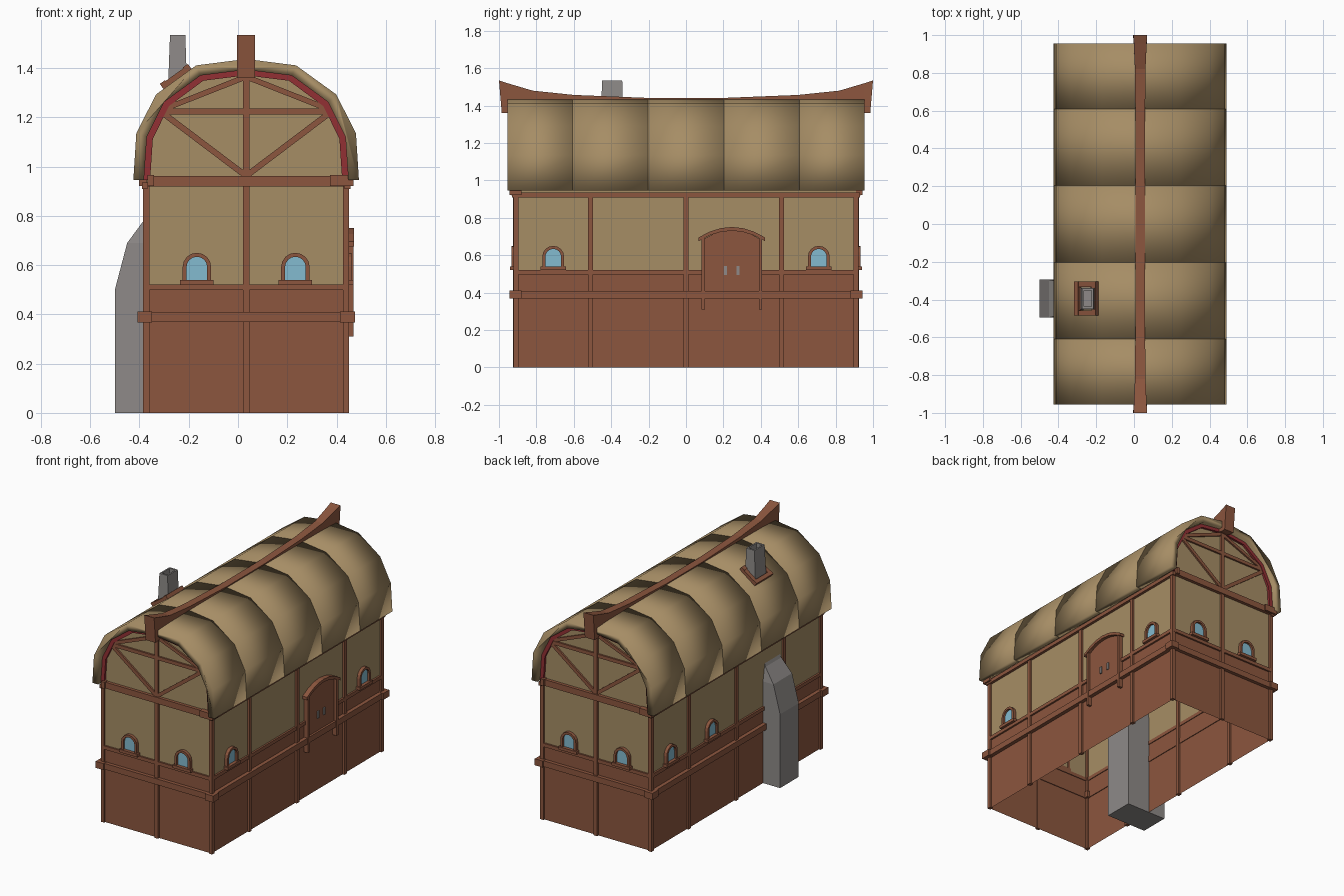
import bpy, bmesh, math
from mathutils import Matrix, Vector

if "Cube" in bpy.data.objects:
    bpy.data.objects.remove(bpy.data.objects["Cube"])


def material(name, r, g, b):
    lin = lambda c: (c / 255 / 12.92) if c < 11 else ((c / 255 + 0.055) / 1.055) ** 2.4
    m = bpy.data.materials.new(name)
    m.diffuse_color = (lin(r), lin(g), lin(b), 1)
    m.use_nodes = True
    m.node_tree.nodes["Principled BSDF"].inputs["Base Color"].default_value = m.diffuse_color
    return m


BROWN = material("brown timber", 140, 86, 62)
TAN = material("tan plaster and thatch", 166, 141, 101)
RED = material("red trim", 146, 48, 52)
BLUE = material("blue glass", 132, 187, 208)
GREY = material("grey stone", 142, 138, 136)

CX = 0.033             # house axis, shifted by the outside chimney
HX, HY = 0.405, 0.91   # half size of the walls
AXIS = Matrix.Translation((CX, 0, 0))


def finish(name, bm, mats, smooth=False):
    mesh = bpy.data.meshes.new(name)
    for f in bm.faces:
        f.smooth = smooth
    bm.to_mesh(mesh)
    bm.free()
    for m in mats:
        mesh.materials.append(m)
    ob = bpy.data.objects.new(name, mesh)
    bpy.context.collection.objects.link(ob)
    return ob


def loft(name, rings, mat, M=AXIS, caps=(True, True), smooth=False):
    """Skin a list of closed rings of equal length."""
    bm = bmesh.new()
    vs = [[bm.verts.new(M @ Vector(p)) for p in r] for r in rings]
    n = len(rings[0])
    for a, b in zip(vs, vs[1:]):
        for i in range(n):
            bm.faces.new((a[i], a[(i + 1) % n], b[(i + 1) % n], b[i]))
    if caps[0]:
        bm.faces.new(vs[0][::-1])
    if caps[1]:
        bm.faces.new(vs[-1])
    bmesh.ops.recalc_face_normals(bm, faces=bm.faces[:])
    return finish(name, bm, [mat], smooth)


def prism(name, pts, y0, y1, mat, M=AXIS):
    return loft(name, [[(x, y, z) for x, z in pts] for y in (y0, y1)], mat, M)


def box(name, x0, x1, y0, y1, z0, z1, mat, M=AXIS):
    return prism(name, [(x0, z0), (x1, z0), (x1, z1), (x0, z1)], y0, y1, mat, M)


def bar(name, a, b, w, y0, y1, mat, M):
    a, b = Vector(a), Vector(b)
    d = (b - a).normalized() * w / 2
    s = Vector((-d.y, d.x))
    prism(name, [a - s, b - s, b + s, a + s], y0, y1, mat, M)


def arch(half, z0, zc, r, n=8):
    pts = [(r * math.cos(math.pi * i / n), zc + r * math.sin(math.pi * i / n)) for i in range(n + 1)]
    return [(half, z0)] + pts + [(-half, z0)]


def mirrored(half):
    return half + [(-x, z) for x, z in half[::-1] if x > 0]


# wall frames: local x runs along the wall, -y points out of it
FRONT, RIGHT, BACK, LEFT = [
    AXIS @ Matrix.Rotation(math.radians(a), 4, 'Z') @ Matrix.Translation((0, -d, 0))
    for a, d in ((0, HY), (90, HX), (180, HY), (-90, HX))]

# walls: open tube, brown below and plaster above
bm = bmesh.new()
rings = [[bm.verts.new((CX + x * HX, y * HY, z)) for x, y in ((-1, -1), (1, -1), (1, 1), (-1, 1))]
         for z in (0, 0.51, 0.95)]
for k in range(2):
    for i in range(4):
        j = (i + 1) % 4
        f = bm.faces.new((rings[k][i], rings[k][j], rings[k + 1][j], rings[k + 1][i]))
        f.material_index = k
finish("walls", bm, [BROWN, TAN])

# roof: five thick thatch shells, smooth shaded
OUT = mirrored([(0.458, 0.945), (0.446, 1.135), (0.366, 1.293), (0.203, 1.411), (0, 1.437)])
INN = mirrored([(0.415, 0.945), (0.403, 1.122), (0.333, 1.262), (0.185, 1.37), (0, 1.393)])
cuts = [-0.955, -0.608, -0.203, 0.203, 0.608, 0.955]
for i in range(5):
    loft("roof_shell_%d" % (i + 1), [[(x, y, z) for x, z in OUT + INN[::-1]] for y in cuts[i:i + 2]],
         TAN, smooth=True)

# ridge beam with upswept ends
half = [(1, 0.985, 1.535, 1.36, 0.037), (0.955, 0.95, 1.52, 1.36, 0.034), (0.82, 0.82, 1.48, 1.40, 0.028),
        (0.6, 0.6, 1.457, 1.40, 0.026), (0.2, 0.2, 1.441, 1.40, 0.026)]
secs = [(-a, -b, t, u, w) for a, b, t, u, w in half] + half[::-1]
loft("ridge_beam", [[(-w, b, u), (w, b, u), (w, a, t), (-w, a, t)] for a, b, t, u, w in secs], BROWN)


def window(M, u):
    W = M @ Matrix.Translation((u, 0, 0))
    outer, inner = arch(0.058, 0.535, 0.592, 0.058), arch(0.042, 0.535, 0.592, 0.042)
    prism("window_frame", outer + inner[::-1], -0.022, 0.005, BROWN, W)
    prism("window_glass", inner, -0.008, 0, BLUE, W)
    box("window_sill", -0.068, 0.068, -0.03, 0.005, 0.52, 0.54, BROWN, W)


# gable ends
for M, tag in ((FRONT, "front"), (BACK, "back")):
    prism(tag + "_gable", INN, -0.001, 0.003, TAN, M)
    rim = [(x * 0.94, 0.945 + (z - 0.945) * 0.95) for x, z in INN]
    prism(tag + "_gable_red_trim", INN + rim[::-1], -0.016, 0.002, RED, M)
    box(tag + "_middle_post", -0.013, 0.013, -0.014, 0.005, 0, 1.37, BROWN, M)
    box(tag + "_tie_beam", -0.4, 0.4, -0.022, 0.005, 0.92, 0.962, BROWN, M)
    box(tag + "_collar_beam", -0.345, 0.345, -0.013, 0.005, 1.212, 1.236, BROWN, M)
    box(tag + "_band", -0.42, 0.42, -0.024, 0.005, 0.37, 0.41, BROWN, M)
    box(tag + "_rail", -HX, HX, -0.012, 0.005, 0.498, 0.522, BROWN, M)
    for s in (-1, 1):
        bar(tag + "_lower_brace", (0, 0.962), (s * 0.335, 1.215), 0.024, -0.012, 0.004, BROWN, M)
        bar(tag + "_upper_brace", (0, 1.365), (s * 0.33, 1.235), 0.022, -0.012, 0.004, BROWN, M)
        box(tag + "_tie_end", s * 0.37 - 0.03, s * 0.37 + 0.065 * (s > 0) - 0.035 * (s < 0) + 0.03 * (s < 0),
            -0.034, 0.03, 0.922, 0.966, BROWN, M)
        box(tag + "_band_end", s * 0.412 - 0.03, s * 0.412 + 0.03, -0.034, 0.03, 0.368, 0.412, BROWN, M)
        window(M, s * 0.2)

# long sides
for M, tag in ((RIGHT, "right"), (LEFT, "left")):
    for y in (-0.908, -0.51, 0, 0.51, 0.908):
        box(tag + "_post", y - 0.013, y + 0.013, -0.013, 0.012, 0, 0.93, BROWN, M)
    box(tag + "_top_beam", -0.93, 0.93, -0.018, 0.005, 0.91, 0.936, BROWN, M)
    box(tag + "_band", -0.93, 0.93, -0.026, 0.005, 0.37, 0.41, BROWN, M)
    box(tag + "_rail", -HY, HY, -0.012, 0.005, 0.498, 0.522, BROWN, M)
for M, u in ((RIGHT, -0.71), (RIGHT, 0.71), (LEFT, -0.71), (LEFT, -0.27)):
    window(M, u)

# door on the right side
D = RIGHT @ Matrix.Translation((0.245, 0, 0))


def hood(w, z_end, rise, n=6):
    return [(w * (2 * i / n - 1), z_end + rise * (1 - (2 * i / n - 1) ** 2)) for i in range(n + 1)]


prism("door_panel", [(0.145, 0.41), *hood(0.145, 0.69, 0.045)[::-1], (-0.145, 0.41)], -0.012, 0.003, BROWN, D)
prism("door_hood", hood(0.178, 0.695, 0.056) + hood(0.178, 0.675, 0.056)[::-1], -0.034, 0.003, BROWN, D)
for s in (-1, 1):
    box("door_post", s * 0.153 - 0.009, s * 0.153 + 0.009, -0.03, 0.003, 0.31, 0.70, BROWN, D)
    box("door_handle", s * 0.033 - 0.008, s * 0.033 + 0.008, -0.02, 0, 0.495, 0.542, GREY, D)

# chimney: breast against the left wall, leaning into a hollow stack
N = Matrix.Identity(4)
secs = [(0, -0.5, -0.2, 0.1), (0.5, -0.5, -0.2, 0.1), (0.69, -0.45, -0.2, 0.1), (0.785, -0.38, -0.2, 0.085),
        (1.02, -0.29, -0.2, 0.062), (1.3, -0.285, -0.206, 0.06), (1.535, -0.276, -0.214, 0.054),
        (1.535, -0.266, -0.224, 0.042), (1.4, -0.266, -0.224, 0.042)]
loft("chimney", [[(a, -0.395 - h, z), (b, -0.395 - h, z), (b, -0.395 + h, z), (a, -0.395 + h, z)]
                 for z, a, b, h in secs], GREY, N)

# chimney collar lying on the roof slope
C = Matrix.Translation((-0.25, -0.395, 1.362)) @ Matrix.Rotation(math.radians(-35.5), 4, 'Y')
for s in (-1, 1):
    box("collar_side", -0.07, 0.07, s * 0.076 - 0.014, s * 0.076 + 0.014, -0.03, 0.014, BROWN, C)
    box("collar_end", s * 0.057 - 0.013, s * 0.057 + 0.013, -0.09, 0.09, -0.03, 0.018, BROWN, C)
